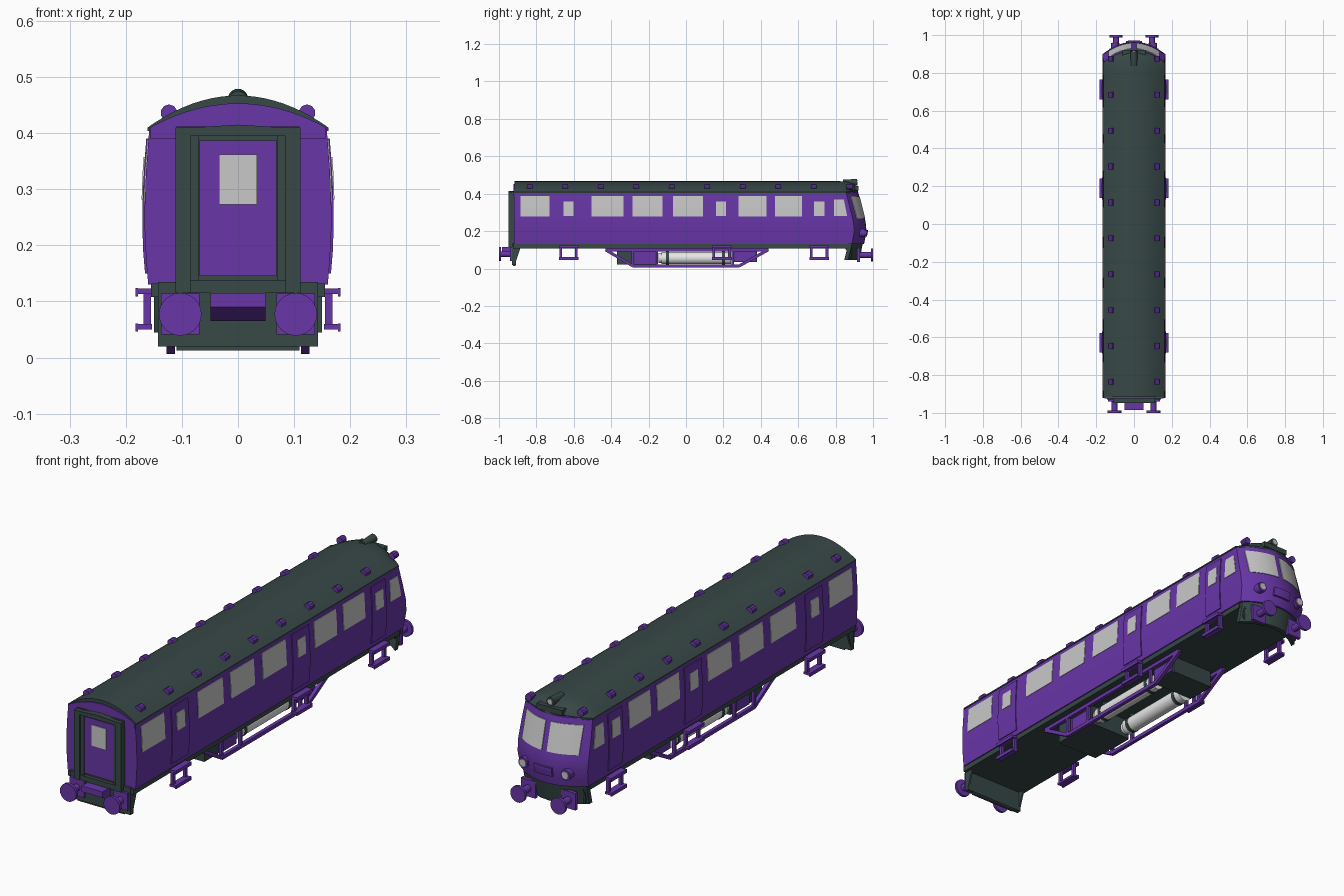
import bpy, bmesh, math
from mathutils import Vector

cube = bpy.data.objects.get("Cube")
if cube:
    bpy.data.objects.remove(cube, do_unlink=True)


def material(name, r, g, b):
    m = bpy.data.materials.new(name)
    m.use_nodes = True
    m.diffuse_color = (r, g, b, 1)
    m.node_tree.nodes["Principled BSDF"].inputs["Base Color"].default_value = (r, g, b, 1)
    return m


PURPLE = material("purple paint", 0.138, 0.037, 0.39)
DARK = material("dark grey", 0.038, 0.065, 0.062)
GLASS = material("pale glass", 0.58, 0.58, 0.58)
WHITE = material("white tank", 0.8, 0.8, 0.8)
parts = []


def finish(name, bm, mat):
    bmesh.ops.recalc_face_normals(bm, faces=bm.faces)
    mesh = bpy.data.meshes.new(name)
    bm.to_mesh(mesh)
    bm.free()
    mesh.materials.append(mat)
    ob = bpy.data.objects.new(name, mesh)
    bpy.context.collection.objects.link(ob)
    parts.append(ob)
    return ob


def loft(name, rings, mat):
    """Skin closed rings of points and cap both ends."""
    bm = bmesh.new()
    rows = [[bm.verts.new(p) for p in ring] for ring in rings]
    n = len(rows[0])
    for a, b in zip(rows, rows[1:]):
        for i in range(n):
            j = (i + 1) % n
            bm.faces.new((a[i], a[j], b[j], b[i]))
    bm.faces.new(rows[0])
    bm.faces.new(rows[-1])
    return finish(name, bm, mat)


def box(name, x, y, z, mat):
    return loft(name, [[(x[0], y[0], h), (x[1], y[0], h), (x[1], y[1], h), (x[0], y[1], h)] for h in z], mat)


def bar(name, p, q, size, mat, sides=4):
    """Straight bar or cylinder between two points."""
    p, q = Vector(p), Vector(q)
    bm = bmesh.new()
    bmesh.ops.create_cone(bm, cap_ends=True, segments=sides, radius1=size, radius2=size, depth=(q - p).length)
    turn = math.pi / 4 if sides == 4 else 0
    rot = (q - p).to_track_quat('Z', 'Y').to_matrix().to_4x4()
    for v in bm.verts:
        c, s = math.cos(turn), math.sin(turn)
        v.co = Vector((v.co.x * c - v.co.y * s, v.co.x * s + v.co.y * c, v.co.z))
        v.co = rot @ v.co + (p + q) / 2
    return finish(name, bm, mat)


def interp(table, z):
    for (z0, a), (z1, b) in zip(table, table[1:]):
        if z <= z1:
            break
    return a + (b - a) * (z - z0) / (z1 - z0)


def half_width(z):
    return interp([(0.13, 0.16), (0.19, 0.165), (0.25, 0.167), (0.33, 0.164), (0.41, 0.158)], z)


def nose(z):
    return interp([(0.13, 0.952), (0.2, 0.965), (0.25, 0.96), (0.41, 0.92)], z)


def cab_point(x, z, off):
    return (x, nose(z) - 0.065 * (x / half_width(z)) ** 2 + off, z)


def cab_panel(name, x0, x1, z0, z1, off, mat, depth=0.007):
    rings = []
    for i in range(9):
        x = x0 + (x1 - x0) * i / 8
        zs = [z0 + (z1 - z0) * k / 4 for k in range(5)]
        rings.append([cab_point(x, z, off) for z in zs] + [cab_point(x, z, off - depth) for z in reversed(zs)])
    return loft(name, rings, mat)


def side_panel(name, s, y0, y1, z0, z1, off, mat, slant=0.0):
    rings = []
    for k in range(7):
        z = z0 + (z1 - z0) * k / 6
        e, w = y1 - slant * k / 6, half_width(z)
        rings.append([(s * (w + off), y0, z), (s * (w + off), e, z), (s * (w - 0.004), e, z), (s * (w - 0.004), y0, z)])
    return loft(name, rings, mat)


# Body shell with bowed, raked cab end
rings = []
for z in (0.13, 0.16, 0.2, 0.25, 0.29, 0.33, 0.37, 0.41):
    w = half_width(z)
    rings.append([(-w, -0.92, z), (w, -0.92, z)] + [cab_point(w * (1 - i / 6), z, 0) for i in range(13)])
loft("body_shell", rings, PURPLE)

# Arched roof, drooping over the cab
ts = [i / 10 - 1 for i in range(21)]
rings = []
for y, h, bow in ((-0.917, 0.057, 0), (0.8, 0.057, 0.03), (0.86, 0.056, 0.06), (0.895, 0.045, 0.065),
                  (0.912, 0.025, 0.065), (0.92, 0.008, 0.065)):
    arc = [(0.161 * t, y - bow * t * t, 0.41 + h * (1 - t * t)) for t in ts]
    rings.append(arc + [(x, yy, 0.404) for x, yy, _ in reversed(arc)])
loft("roof", rings, DARK)
loft("front_gable", [[(0.157 * t, y, 0.41 + 0.043 * (1 - t * t)) for t in ts] +
                     [(0.157, y, 0.39), (-0.157, y, 0.39)] for y in (-0.923, -0.914)], PURPLE)

# Underframe, front beam and cab skirt
box("underframe", (-0.155, 0.155), (-0.925, 0.87), (0.108, 0.132), DARK)
box("front_beam", (-0.143, 0.143), (-0.93, -0.91), (0.02, 0.135), DARK)
box("front_beam_lip", (-0.11, 0.11), (-0.925, -0.912), (0.013, 0.021), DARK)
cab_panel("cab_skirt", -0.15, 0.15, 0.045, 0.132, -0.008, DARK, 0.02)
box("cab_floor", (-0.14, 0.14), (0.86, 0.89), (0.1, 0.131), DARK)
for s in (-1, 1):
    for y, back, low in ((-0.912, -0.885, 0.03), (0.885, 0.85, 0.05)):
        loft("beam_gusset", [[(s * x, y, low), (s * x, y, 0.11), (s * x, back, 0.11)] for x in (0.135, 0.143)], DARK)

# Gangway with recessed door
box("gangway_back", (-0.11, 0.11), (-0.93, -0.918), (0.115, 0.412), DARK)
for s in (-1, 1):
    box("gangway_jamb", sorted((s * 0.085, s * 0.111)), (-0.948, -0.92), (0.115, 0.41), DARK)
    box("gangway_inner_jamb", sorted((s * 0.07, s * 0.085)), (-0.94, -0.92), (0.135, 0.395), DARK)
loft("gangway_lintel", [[(-0.111, y, 0.395), (0.111, y, 0.395), (0.111, y, 0.408), (0, y, 0.415), (-0.111, y, 0.408)]
                        for y in (-0.948, -0.92)], DARK)
box("gangway_sill", (-0.085, 0.085), (-0.945, -0.92), (0.115, 0.137), DARK)
box("end_door", (-0.069, 0.069), (-0.936, -0.925), (0.145, 0.387), PURPLE)
box("end_door_window", (-0.034, 0.034), (-0.939, -0.933), (0.273, 0.362), GLASS)

# Coupling step with sloping underside
loft("coupling_step", [[(x, -0.93, 0.115), (x, -0.985, 0.115), (x, -0.985, 0.09), (x, -0.94, 0.065), (x, -0.93, 0.065)]
                       for x in (-0.049, 0.049)], PURPLE)

# Side windows and doors
windows = [(-0.885, -0.73), (-0.505, -0.335), (-0.285, -0.125), (-0.07, 0.09), (0.28, 0.43), (0.475, 0.62)]
doors = [(-0.685, -0.57), (0.13, 0.245), (0.665, 0.76)]
for s in (-1, 1):
    for a, b in windows:
        side_panel("side_window", s, a, b, 0.277, 0.388, 0.002, GLASS)
    for a, b in doors:
        side_panel("side_door", s, a, b, 0.15, 0.39, 0.004, PURPLE)
        m = (a + b) / 2
        side_panel("door_window", s, m - 0.027, m + 0.027, 0.282, 0.357, 0.006, GLASS)
    side_panel("cab_side_window", s, 0.79, 0.862, 0.28, 0.37, 0.002, GLASS, 0.018)

# Cab windscreens, lamps, front plate
for s in (-1, 1):
    cab_panel("windscreen", s * 0.012, s * 0.135, 0.268, 0.385, 0.003, GLASS)
    x, y, z = cab_point(s * 0.1, 0.19, 0)
    bar("cab_lamp", (x, y - 0.02, z), (x, y + 0.018, z), 0.022, PURPLE, 20)
    bar("cab_lamp_lens", (x, y + 0.015, z), (x, y + 0.021, z), 0.015, GLASS, 20)
cab_panel("cab_front_plate", -0.042, 0.042, 0.17, 0.207, 0.008, PURPLE, 0.012)
box("roof_indicator", (-0.06, 0.06), (0.88, 0.922), (0.418, 0.441), DARK)
bar("roof_lamp", (0, 0.84, 0.457), (0, 0.915, 0.461), 0.018, DARK, 20)
bar("roof_lamp_lens", (0, 0.912, 0.461), (0, 0.918, 0.461), 0.011, GLASS, 16)

# Buffers at both ends
for s in (-1, 1):
    for e in (-1, 1):
        x, z = s * (0.103 if e < 0 else 0.095), 0.077 if e < 0 else 0.072
        bar("buffer_head", (x, e * 0.988, z), (x, e, z), 0.038 if e < 0 else 0.035, PURPLE, 24)
        bar("buffer_shank", (x, e * 0.92, z), (x, e * 0.99, z), 0.015, PURPLE, 16)
        base = 0.925 if e < 0 else 0.915
        box("buffer_base", (x - 0.034, x + 0.034), sorted((e * base, e * (base + 0.015))), (z - 0.036, z + 0.037), PURPLE)

# Roof vents
for s in (-1, 1):
    for i in range(10):
        y = -0.836 + 0.19 * i
        bar("roof_vent", (s * 0.123, y - 0.015, 0.436), (s * 0.123, y + 0.015, 0.436), 0.015, PURPLE, 10)

# Hanging footsteps below the doors
for s in (-1, 1):
    for y in (-0.628, 0.19, 0.712):
        outer = sorted((s * 0.153, s * 0.182))
        for z in (0.05, 0.113):
            box("footstep", outer, (y - 0.052, y + 0.052), (z, z + 0.01), PURPLE)
            box("footstep_lip", sorted((s * 0.178, s * 0.183)), (y - 0.052, y + 0.052), (z - 0.004, z + 0.011), PURPLE)
        for d in (-0.042, 0.042):
            box("footstep_post", sorted((s * 0.155, s * 0.168)), (y + d - 0.007, y + d + 0.007), (0.05, 0.12), PURPLE)

# Underfloor boxes, trusses and air tanks
box("equipment_box_front", (-0.1, 0.1), (-0.37, -0.155), (0.022, 0.11), DARK)
box("equipment_box_rear", (-0.1, 0.1), (0.25, 0.38), (0.035, 0.11), DARK)
for s in (-1, 1):
    path = [(-0.43, 0.1), (-0.285, 0.014), (0.285, 0.014), (0.44, 0.1)]
    for (a, b), (c, d) in zip(path, path[1:]):
        bar("truss_rail", (s * 0.12, a, b), (s * 0.12, c, d), 0.011, PURPLE)
    bar("truss_top", (s * 0.12, -0.43, 0.1), (s * 0.12, 0.44, 0.1), 0.011, PURPLE)
    for y in (-0.285, -0.155, 0.25):
        bar("truss_post", (s * 0.12, y, 0.014), (s * 0.12, y, 0.1), 0.009, PURPLE)
    px = sorted((s * 0.1, s * 0.108))
    box("locker_panel_front", px, (-0.275, -0.165), (0.025, 0.092), PURPLE)
    box("locker_panel_rear", px, (0.26, 0.37), (0.04, 0.092), PURPLE)
    bar("air_tank", (s * 0.075, -0.13, 0.056), (s * 0.075, 0.24, 0.056), 0.033, WHITE, 24)
    bar("air_tank_end", (s * 0.075, -0.148, 0.056), (s * 0.075, -0.13, 0.056), 0.026, WHITE, 24)
    for y in (-0.1, 0.2):
        bar("tank_strap", (s * 0.075, y - 0.008, 0.056), (s * 0.075, y + 0.008, 0.056), 0.035, DARK, 24)
        box("tank_hanger", (s * 0.075 - 0.006, s * 0.075 + 0.006), (y - 0.008, y + 0.008), (0.08, 0.11), DARK)

# Smooth curved parts, keep sharp edges
bpy.ops.object.select_all(action='DESELECT')
for ob in parts:
    ob.select_set(True)
bpy.context.view_layer.objects.active = parts[0]
bpy.ops.object.shade_smooth_by_angle(angle=math.radians(30))
